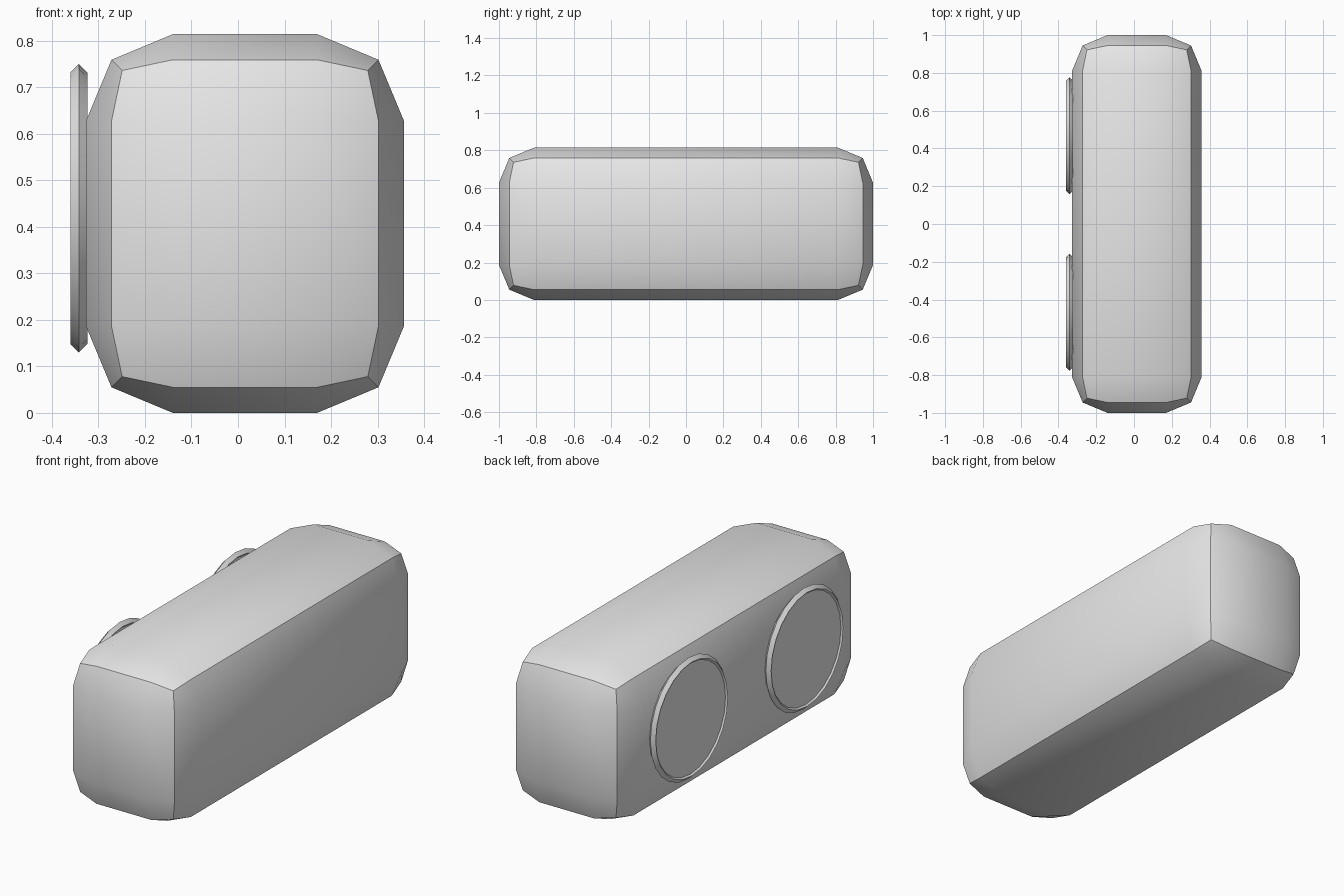
import bpy, bmesh, math
from mathutils import Vector

if "Cube" in bpy.data.objects:
    bpy.data.objects.remove(bpy.data.objects["Cube"], do_unlink=True)


def make_material(name, color):
    mat = bpy.data.materials.new(name)
    mat.use_nodes = True
    mat.diffuse_color = color
    mat.node_tree.nodes["Principled BSDF"].inputs["Base Color"].default_value = color
    return mat


grey = make_material("light grey", (0.8, 0.8, 0.8, 1))


def finish(obj, name):
    obj.name = name
    obj.data.materials.clear()
    obj.data.materials.append(grey)
    bpy.ops.object.select_all(action='DESELECT')
    obj.select_set(True)
    bpy.context.view_layer.objects.active = obj
    bpy.ops.object.shade_smooth_by_angle(angle=math.radians(32))


# Body: box with a grid on each side, its edges and corners pulled inwards
HALF = Vector((0.342, 1.0, 0.407))
CENTRE = Vector((0.015, 0, 0.407))
INNER = 0.187
PULL = {1: 0, 2: 0.055, 3: 0.078}   # by how many sides meet at the vertex

bm = bmesh.new()
bmesh.ops.create_cube(bm, size=2)
bmesh.ops.subdivide_edges(bm, edges=bm.edges[:], cuts=2, use_grid_fill=True)
for v in bm.verts:
    outer = [abs(c) > 0.9 for c in v.co]
    pull = PULL[sum(outer)]
    v.co = CENTRE + Vector([
        math.copysign(HALF[i] - (pull if outer[i] else INNER), v.co[i])
        for i in range(3)])
bmesh.ops.recalc_face_normals(bm, faces=bm.faces[:])
mesh = bpy.data.meshes.new("body")
bm.to_mesh(mesh)
bm.free()
body = bpy.data.objects.new("body", mesh)
bpy.context.collection.objects.link(body)
finish(body, "body")

# Two round lenses on the right side, each a diamond-section rim with a flat disc
SIDES = 24
for label, y in (("front", -0.467), ("back", 0.467)):
    centre = Vector((-0.342, y, 0.44))
    turn = (0, math.pi / 2, 0)
    bpy.ops.mesh.primitive_torus_add(
        major_radius=0.292, minor_radius=0.018, major_segments=SIDES,
        minor_segments=4, location=centre, rotation=turn)
    finish(bpy.context.object, label + "_rim")
    bpy.ops.mesh.primitive_cylinder_add(
        vertices=SIDES, radius=0.285, depth=0.02, location=centre, rotation=turn)
    finish(bpy.context.object, label + "_disc")
